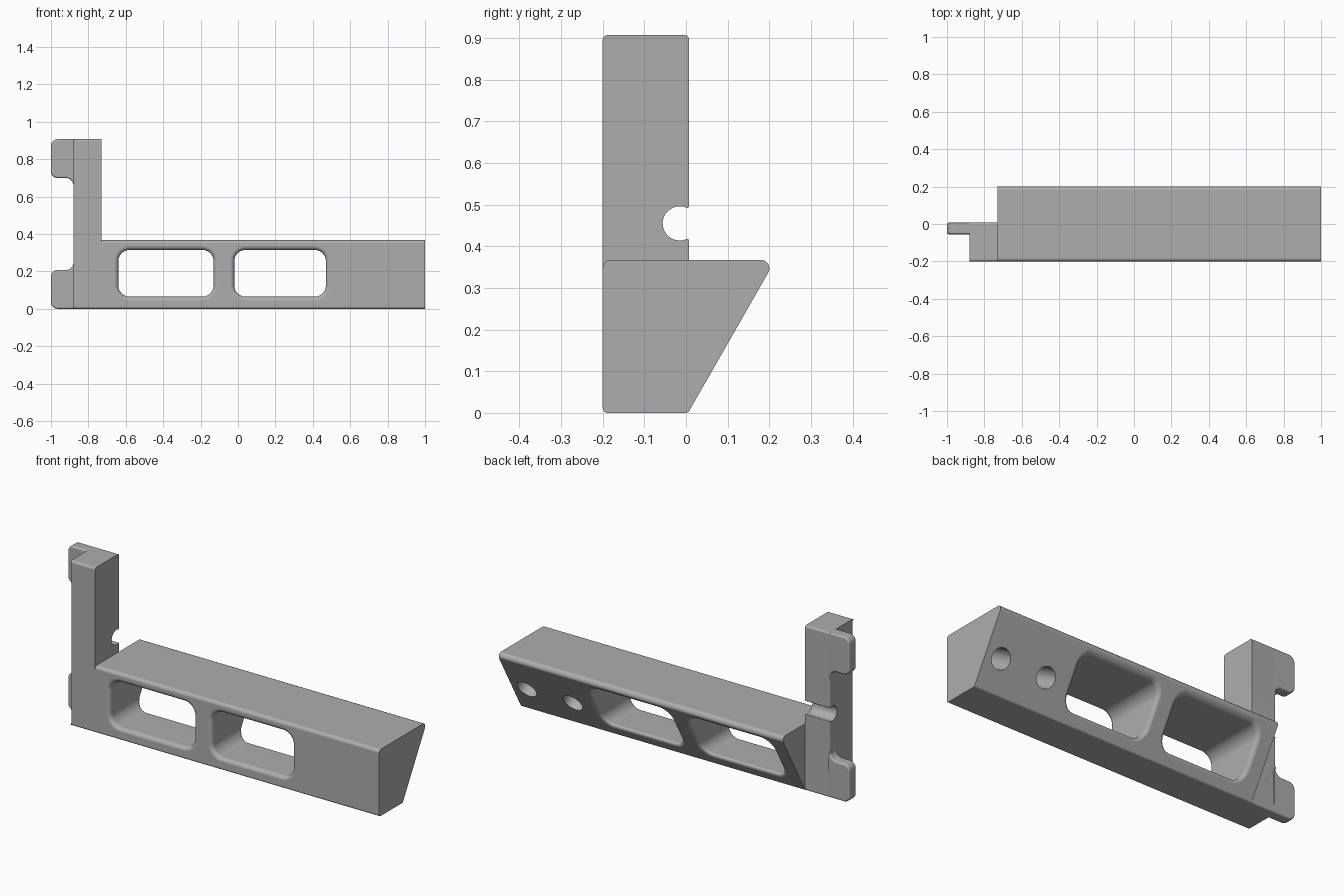
import bpy, bmesh, math
from mathutils import Vector, Matrix

if "Cube" in bpy.data.objects:
    bpy.data.objects.remove(bpy.data.objects["Cube"])

gray = bpy.data.materials.new("plain gray")
gray.use_nodes = True
gray.diffuse_color = (0.42, 0.42, 0.42, 1)
gray.node_tree.nodes["Principled BSDF"].inputs["Base Color"].default_value = gray.diffuse_color

HEIGHT, FRONT, BACK = 0.907, -0.2, 0.007
OUTER, INNER = -0.88, -0.73        # column sides
BEAM_TOP, LEAN = 0.367, 0.572      # beam height and slope of its back


def rounded(corners, steps=6):
    """Outline from (u, v, radius) corners, each rounded by an arc."""
    out = []
    for i, (u, v, r) in enumerate(corners):
        p = Vector((u, v))
        if r == 0:
            out.append(p)
            continue
        a = (Vector(corners[i - 1][:2]) - p).normalized()
        b = (Vector(corners[(i + 1) % len(corners)][:2]) - p).normalized()
        half = a.angle(b) / 2
        c = p + (a + b).normalized() * r / math.sin(half)
        reach = r / math.tan(half)
        start, end = p + a * reach - c, p + b * reach - c
        out += [c + start.lerp(end, k / steps).normalized() * r for k in range(steps + 1)]
    return out


def loft(rings):
    """Closed solid through matching rings of points."""
    bm = bmesh.new()
    loops = [[bm.verts.new(p) for p in ring] for ring in rings]
    for lo, hi in zip(loops, loops[1:]):
        for i in range(len(lo)):
            bm.faces.new((lo[i - 1], lo[i], hi[i], hi[i - 1]))
    bm.faces.new(loops[0])
    bm.faces.new(loops[-1])
    bmesh.ops.recalc_face_normals(bm, faces=bm.faces)
    return bm


def finish(bm, name):
    mesh = bpy.data.meshes.new(name)
    bm.to_mesh(mesh)
    bm.free()
    mesh.materials.append(gray)
    ob = bpy.data.objects.new(name, mesh)
    bpy.context.collection.objects.link(ob)
    return ob


def activate(ob):
    bpy.ops.object.select_all(action='DESELECT')
    ob.select_set(True)
    bpy.context.view_layer.objects.active = ob


def cut(ob, bm):
    cutter = finish(bm, "cutter")
    cutter.hide_render = True
    mod = ob.modifiers.new("cut", 'BOOLEAN')
    mod.operation, mod.solver, mod.object = 'DIFFERENCE', 'EXACT', cutter
    activate(ob)
    bpy.ops.object.modifier_apply(modifier=mod.name)
    bpy.data.objects.remove(cutter)


def soften(ob):
    activate(ob)
    bpy.ops.object.shade_smooth_by_angle(angle=math.radians(32))
    mod = ob.modifiers.new("even shading", 'WEIGHTED_NORMAL')
    mod.keep_sharp = True


def bevel(bm, rule, size):
    edges = [e for e in bm.edges if rule(*[v.co for v in e.verts])]
    bmesh.ops.bevel(bm, geom=edges, offset=size, segments=3, profile=0.5, affect='EDGES')


# Beam with a leaning back
outline = rounded([(FRONT, 0, 0.012), (0.005, 0, 0.012),
                   (0.005 + LEAN * BEAM_TOP, BEAM_TOP, 0.02), (FRONT, BEAM_TOP, 0.018)])
beam = finish(loft([[(x, p.x, p.y) for p in outline] for x in (INNER, 1)]), "beam")


# Windows with rounded rims at the front and back
def window(x0, x1, z0=0.065, z1=0.315, corner=0.06, lip=0.022):
    depths = [-0.03, 0] + [lip * (1 - math.cos(k * math.pi / 10)) for k in range(1, 5)] + [lip]
    spread = [lip - math.sqrt(max(0, lip ** 2 - (lip - max(d, 0)) ** 2)) for d in depths]

    def ring(d, s, back):
        pts = rounded([(x0 - s, z0 - s, corner + s), (x1 + s, z0 - s, corner + s),
                       (x1 + s, z1 + s, corner + s), (x0 - s, z1 + s, corner + s)])
        return [(p.x, 0.005 + LEAN * p.y - d if back else FRONT + d, p.y) for p in pts]

    sections = list(zip(depths, spread))
    return loft([ring(d, s, False) for d, s in sections] +
                [ring(d, s, True) for d, s in reversed(sections)])


for x0, x1 in ((-0.64, -0.13), (-0.02, 0.47)):
    cut(beam, window(x0, x1))

# Blind round holes square to the leaning face
normal = Vector((0, 1, -LEAN)).normalized()
for x in (0.905, 0.625):
    bore = bmesh.new()
    place = (Matrix.Translation((x, 0.005 + LEAN * 0.15, 0.15))
             @ normal.to_track_quat('Z', 'Y').to_matrix().to_4x4())
    bmesh.ops.create_cone(bore, cap_ends=True, segments=32, radius1=0.055, radius2=0.055,
                          depth=0.4, matrix=place)
    cut(beam, bore)
soften(beam)

# Column with a round notch in its back
mid, rad, centre = 0.455, 0.041, -0.015
gap = math.acos((BACK - centre) / rad)
arc = []
for k in range(21):
    a = gap + (2 * math.pi - 2 * gap) * k / 20
    arc.append((centre + rad * math.cos(a), mid - rad * math.sin(a), 0.004 if k in (0, 20) else 0))
outline = rounded([(FRONT, 0, 0.012), (BACK, 0, 0.01), (BACK, 0.25, 0)] + arc +
                  [(BACK, 0.66, 0), (BACK, HEIGHT, 0.01), (FRONT, HEIGHT, 0.012)])
bm = loft([[(x, p.x, p.y) for p in outline] for x in (OUTER, INNER)])


def column_edge(a, b):
    at_side = max(a.x, b.x) < OUTER + 0.001
    at_front = max(a.y, b.y) < FRONT + 0.001
    at_back = min(a.y, b.y) > BACK - 0.001 and 0.24 < min(a.z, b.z) and max(a.z, b.z) < 0.67
    return at_side and (at_front or at_back)


bevel(bm, column_edge, 0.01)
soften(finish(bm, "column"))

# Lower and upper side tabs, mirrored in height
hidden = OUTER + 0.01
tab = rounded([(hidden, 0, 0), (hidden, 0.255, 0), (OUTER, 0.255, 0), (OUTER, 0.208, 0.04),
               (-1, 0.208, 0.035), (-1, 0, 0.035)])
for name, flip in (("lower_tab", False), ("upper_tab", True)):
    bm = loft([[(p.x, y, HEIGHT - p.y if flip else p.y) for p in tab] for y in (-0.055, BACK)])
    bevel(bm, lambda a, b: abs(a.y - b.y) < 0.001 and (a.x + b.x) / 2 < OUTER - 0.0001, 0.01)
    soften(finish(bm, name))
